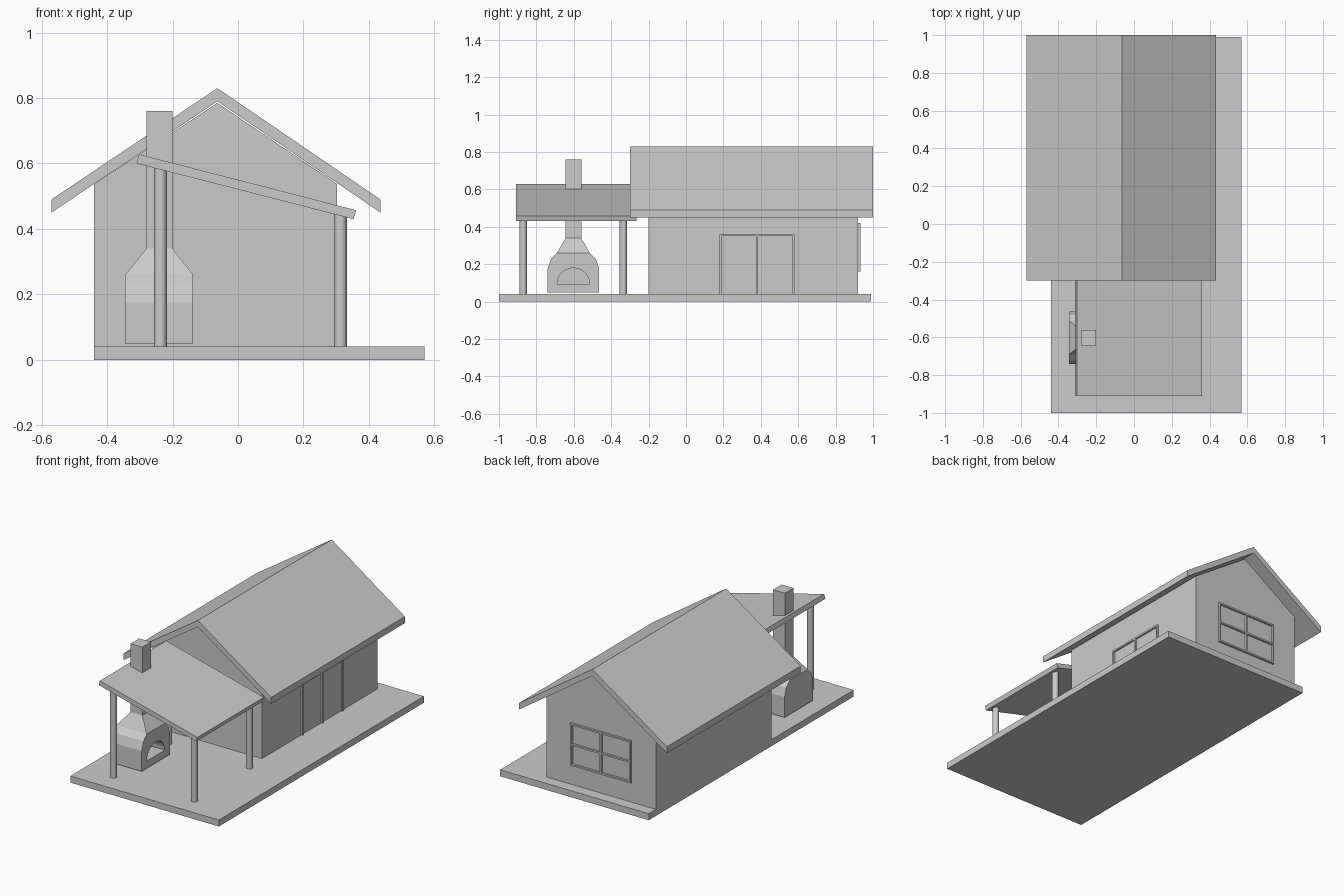
import bpy, bmesh, math
from mathutils import Vector

if "Cube" in bpy.data.objects:
    bpy.data.objects.remove(bpy.data.objects["Cube"])


def make(name, bm):
    bmesh.ops.recalc_face_normals(bm, faces=bm.faces[:])
    mesh = bpy.data.meshes.new(name)
    bm.to_mesh(mesh)
    bm.free()
    obj = bpy.data.objects.new(name, mesh)
    bpy.context.collection.objects.link(obj)
    return obj


def extrude(name, pts, step):
    """Extrude a closed 3D outline along a step vector."""
    bm = bmesh.new()
    face = bm.faces.new([bm.verts.new(p) for p in pts])
    res = bmesh.ops.extrude_face_region(bm, geom=[face])
    verts = [g for g in res["geom"] if isinstance(g, bmesh.types.BMVert)]
    bmesh.ops.translate(bm, verts=verts, vec=Vector(step))
    # keep the starting cap so that the solid is closed
    if not face.is_valid or len([f for f in bm.faces if len(f.verts) == len(pts)]) < 2:
        bm.faces.new([v for v in bm.verts if v not in verts])
    return make(name, bm)


def along_y(name, xz, y0, y1):
    return extrude(name, [(x, y0, z) for x, z in xz], (0, y1 - y0, 0))


def along_x(name, yz, x0, x1):
    return extrude(name, [(x0, y, z) for y, z in yz], (x1 - x0, 0, 0))


def box(name, x0, x1, y0, y1, z0, z1):
    return along_y(name, [(x0, z0), (x1, z0), (x1, z1), (x0, z1)], y0, y1)


# Base slab
box("base_slab", -0.44, 0.57, -1.0, 0.99, 0.0, 0.04)

# House walls with gables
along_y("house_walls", [(-0.44, 0.04), (0.303, 0.04), (0.303, 0.537),
                        (-0.063, 0.785), (-0.44, 0.537)], -0.20, 0.92)

# Main gable roof
along_y("main_roof", [(-0.57, 0.45), (-0.063, 0.79), (0.435, 0.45),
                      (0.435, 0.49), (-0.063, 0.83), (-0.57, 0.49)], -0.30, 1.0)

# Porch lean-to roof
along_y("porch_roof", [(-0.31, 0.60), (0.353, 0.43), (0.361, 0.457),
                       (-0.302, 0.628)], -0.91, -0.265)

# Porch posts
for side, x, top in (("left", -0.237, 0.587), ("right", 0.313, 0.445)):
    for end, y in (("front", -0.87), ("back", -0.335)):
        bpy.ops.mesh.primitive_cylinder_add(vertices=32, radius=0.0195, depth=top - 0.04,
                                            location=(x, y, (top + 0.04) / 2))
        bpy.context.object.name = f"porch_post_{end}_{side}"
        bpy.ops.object.shade_smooth_by_angle(angle=math.radians(40))

# Back window frame, two by two panes
T = 0.01
for i, x in enumerate((-0.27, -0.07, 0.13)):
    box(f"back_window_upright_{i}", x - T / 2, x + T / 2, 0.915, 0.932, 0.16, 0.42)
for i, z in enumerate((0.165, 0.29, 0.415)):
    box(f"back_window_rail_{i}", -0.275, 0.135, 0.915, 0.932, z - T / 2, z + T / 2)

# Side glass door frame
for i, y in enumerate((0.185, 0.38, 0.575)):
    box(f"side_door_upright_{i}", 0.298, 0.313, y - T / 2, y + T / 2, 0.04, 0.36)
box("side_door_head", 0.298, 0.313, 0.18, 0.58, 0.35, 0.36)

# Fireplace body with chamfered shoulders
CY = -0.602
half = [(0.138, 0.05), (0.138, 0.175), (0.12, 0.228), (0.088, 0.26)]
body = along_x("fireplace_body", [(CY + a, z) for a, z in half] +
               [(CY - a, z) for a, z in reversed(half)], -0.345, -0.137)

# Arched firebox opening
arch = [(CY + 0.087 * math.cos(math.pi * i / 12), 0.095 + 0.085 * math.sin(math.pi * i / 12))
        for i in range(13)]
cutter = along_x("firebox_cutter", arch, -0.31, -0.10)
cutter.hide_render = True
cutter.hide_set(True)
mod = body.modifiers.new("firebox", "BOOLEAN")
mod.object = cutter
mod.operation = "DIFFERENCE"
mod.solver = "EXACT"

# Tapered hood
bm = bmesh.new()
rings = []
for x0, x1, h, z in ((-0.345, -0.137, 0.088, 0.26), (-0.28, -0.20, 0.042, 0.34)):
    rings.append([bm.verts.new((x, CY + s * h, z))
                  for x, s in ((x0, -1), (x1, -1), (x1, 1), (x0, 1))])
for i in range(4):
    j = (i + 1) % 4
    bm.faces.new((rings[0][i], rings[0][j], rings[1][j], rings[1][i]))
for ring in rings:
    bm.faces.new(ring)
make("fireplace_hood", bm)

# Chimney
box("chimney", -0.28, -0.20, CY - 0.042, CY + 0.042, 0.34, 0.76)
